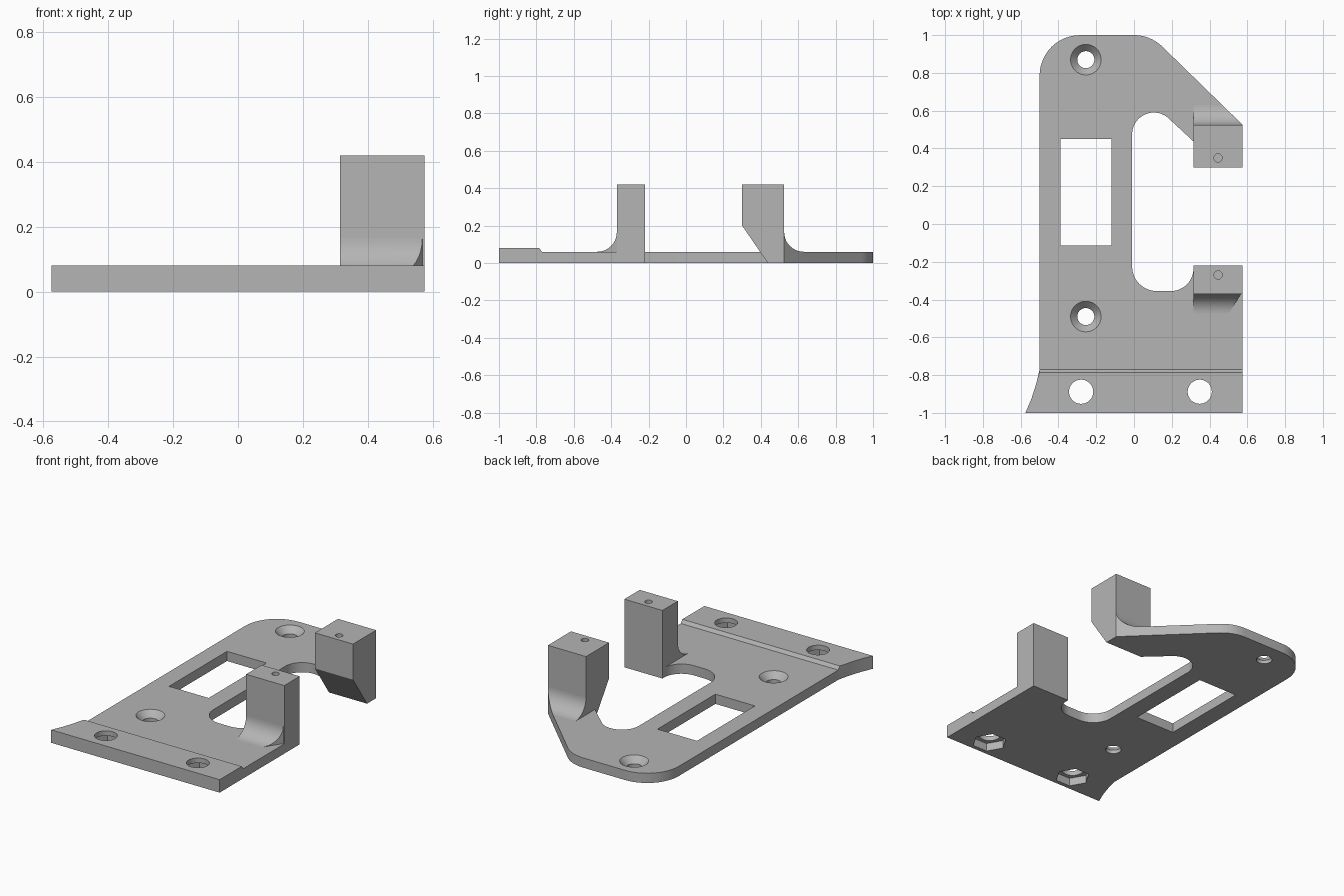
import bpy, bmesh, math

if "Cube" in bpy.data.objects:
    bpy.data.objects.remove(bpy.data.objects["Cube"])

gray = bpy.data.materials.new("plain gray")
gray.diffuse_color = (0.46, 0.46, 0.46, 1)
gray.use_nodes = True
gray.node_tree.nodes["Principled BSDF"].inputs["Base Color"].default_value = gray.diffuse_color


def loft(name, layers):
    """Closed solid through matching rings of 3D points."""
    bm = bmesh.new()
    rings = [[bm.verts.new(p) for p in layer] for layer in layers]
    n = len(rings[0])
    for a, b in zip(rings, rings[1:]):
        for i in range(n):
            j = (i + 1) % n
            bm.faces.new((a[i], a[j], b[j], b[i]))
    bm.faces.new(rings[0][::-1])
    bm.faces.new(rings[-1])
    bmesh.ops.recalc_face_normals(bm, faces=bm.faces)
    mesh = bpy.data.meshes.new(name)
    bm.to_mesh(mesh)
    bm.free()
    mesh.materials.append(gray)
    ob = bpy.data.objects.new(name, mesh)
    bpy.context.collection.objects.link(ob)
    return ob


def at_z(outline, z):
    return [(x, y, z) for x, y in outline]


def at_x(profile, x):
    return [(x, y, z) for y, z in profile]


def arc(cx, cy, r, a0, a1, n=12):
    angles = [math.radians(a0 + (a1 - a0) * i / n) for i in range(n + 1)]
    return [(cx + r * math.cos(a), cy + r * math.sin(a)) for a in angles]


def lathe(name, cx, cy, steps, n=40):
    """Round (or n-sided) cutter from (radius, z) steps."""
    return loft(name, [at_z(arc(cx, cy, r, 0, 360, n)[:-1], z) for r, z in steps])


def rect(x0, x1, y0, y1):
    return [(x0, y0), (x1, y0), (x1, y1), (x0, y1)]


def cut(ob, cutters):
    for c in cutters:
        m = ob.modifiers.new("cut", 'BOOLEAN')
        m.operation, m.solver, m.object = 'DIFFERENCE', 'EXACT', c
    bpy.context.view_layer.update()
    mesh = bpy.data.meshes.new_from_object(
        ob.evaluated_get(bpy.context.evaluated_depsgraph_get()))
    ob.modifiers.clear()
    ob.data = mesh
    for c in cutters:
        bpy.data.objects.remove(c)


T = 0.06          # plate thickness
TOP = 0.42        # post height
X0, X1 = 0.315, 0.575
STEP = -0.77      # where the thick front strip starts

# Base plate, C-shaped around the open slot
outline = [(-0.5, STEP), (X1, STEP), (X1, -0.22), (X0, -0.22)]
outline += arc(0.195, -0.235, 0.12, 0, -90)
outline += arc(0.12, -0.225, 0.13, 270, 180)
outline += arc(0.105, 0.475, 0.115, 180, 46, 18)
outline += [(X0, 0.437), (X0, 0.525), (X1, 0.525)]
outline += arc(0, 0.785, 0.215, 45, 90)
outline += arc(-0.285, 0.785, 0.215, 90, 180)
plate = loft("base_plate", [at_z(outline, 0), at_z(outline, T)])

# Window and countersunk screw holes
cutters = [loft("window_cutter", [at_z(rect(-0.39, -0.12, -0.115, 0.45), z)
                                  for z in (-0.1, 0.2)])]
for y in (0.87, -0.49):
    cutters.append(lathe("screw_cutter", -0.255, y,
                         [(0.045, -0.1), (0.045, 0.022), (0.081, T), (0.081, 0.2)]))
cut(plate, cutters)

# Thick front strip with a flared left end and a sloped rear edge
flare = [(-0.5, STEP), (-0.511, -0.82), (-0.525, -0.87), (-0.543, -0.925), (-0.575, -1)]
low = flare + [(X1, -1), (X1, STEP)]
high = [(x, min(y, STEP - 0.015)) for x, y in low]
strip = loft("front_strip", [at_z(low, 0), at_z(low, T), at_z(high, 0.08)])

# Bolt holes with hexagonal nut pockets below
cutters = []
for x in (-0.28, 0.348):
    cutters.append(lathe("bolt_cutter", x, -0.888, [(0.064, -0.1), (0.064, 0.2)]))
    cutters.append(lathe("nut_cutter", x, -0.888, [(0.1, -0.1), (0.1, 0.05)], 6))
cut(strip, cutters)

# Posts, each with a pilot hole in the top
front_profile = [(-0.37, T), (-0.22, T), (-0.22, TOP), (-0.37, TOP)]
rear_profile = [(0.437, 0), (0.525, 0), (0.525, TOP), (0.3, TOP), (0.3, 0.2)]
front_post = loft("front_post", [at_x(front_profile, X0), at_x(front_profile, X1)])
rear_post = loft("rear_post", [at_x(rear_profile, X0), at_x(rear_profile, X1)])
for post, y in ((front_post, -0.27), (rear_post, 0.35)):
    cut(post, [lathe("pilot_cutter", 0.445, y, [(0.022, 0.25), (0.022, 0.6)], 24)])


# Curved fillets at the post feet, right ends cut on a slant
def fillet(name, y0, side, r, x_near, x_far):
    prof = [(y0, T)] + [(y0 + side * (r - r * math.cos(a)), T + r - r * math.sin(a))
                        for a in [math.pi / 2 * (1 - i / 14) for i in range(15)]]
    right = [(x_near + (x_far - x_near) * abs(y - y0) / r, y, z) for y, z in prof]
    return loft(name, [at_x(prof, X0), right])


fillets = [fillet("front_fillet", -0.37, -1, 0.105, 0.568, 0.5),
           fillet("rear_fillet", 0.525, 1, 0.105, X1, 0.467)]

# Smooth the round walls, keep the edges sharp
bpy.ops.object.select_all(action='DESELECT')
for ob in [plate, strip, front_post, rear_post] + fillets:
    ob.select_set(True)
bpy.context.view_layer.objects.active = plate
bpy.ops.object.shade_smooth_by_angle(angle=math.radians(25))
